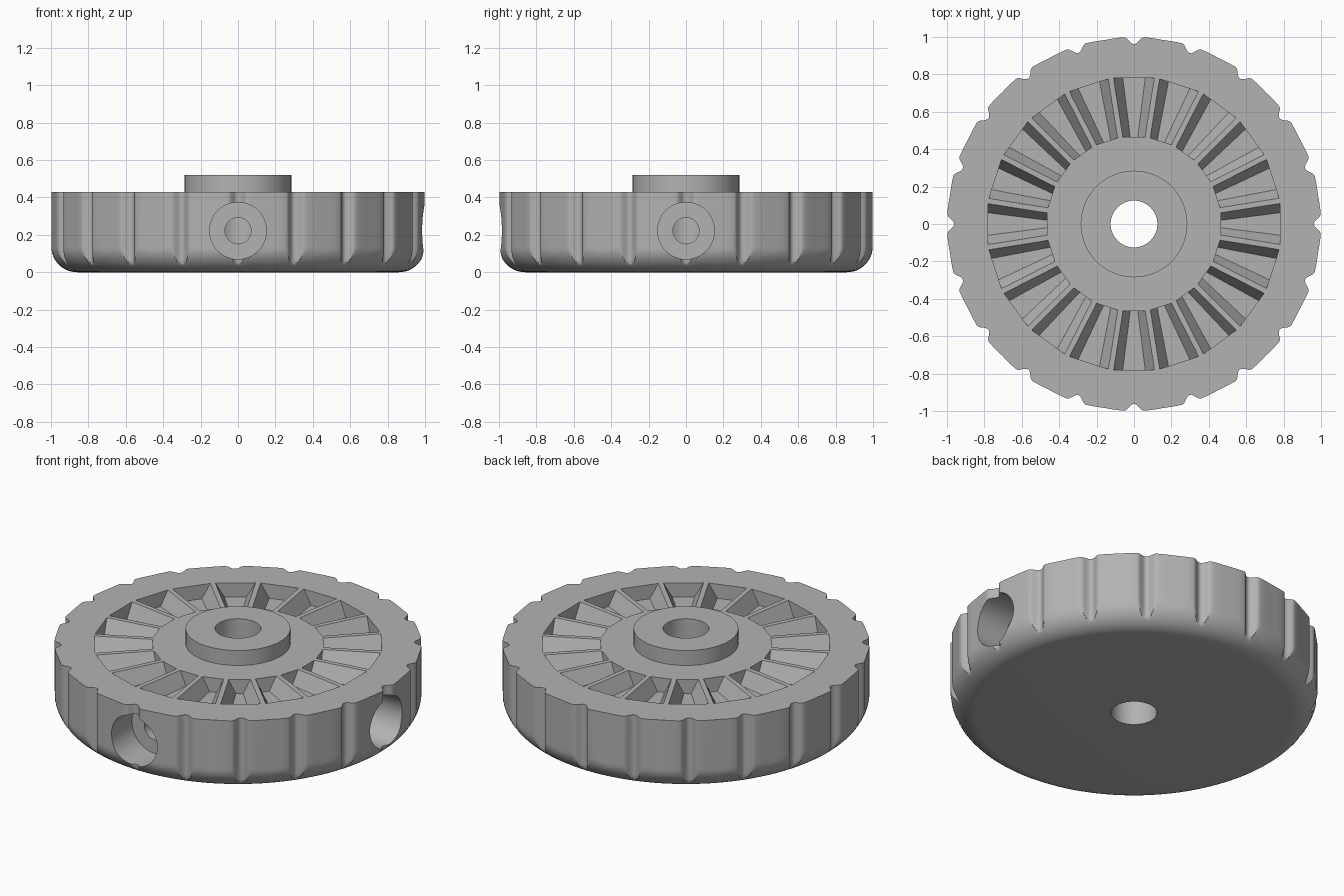
import bpy, bmesh, math
from mathutils import Matrix

if "Cube" in bpy.data.objects:
    bpy.data.objects.remove(bpy.data.objects["Cube"])

TEETH = 20
TOP, FILLET = 0.43, 0.14

grey = bpy.data.materials.new("plain_grey")
grey.diffuse_color = (0.45, 0.45, 0.45, 1)
grey.use_nodes = True
grey.node_tree.nodes["Principled BSDF"].inputs["Base Color"].default_value = grey.diffuse_color


def make_object(name, bm):
    bmesh.ops.recalc_face_normals(bm, faces=bm.faces)
    mesh = bpy.data.meshes.new(name)
    bm.to_mesh(mesh)
    bm.free()
    obj = bpy.data.objects.new(name, mesh)
    bpy.context.collection.objects.link(obj)
    mesh.materials.append(grey)
    return obj


def cylinder(bm, radius, length, matrix, sides=64):
    bmesh.ops.create_cone(bm, cap_ends=True, segments=sides, radius1=radius,
                          radius2=radius, depth=length, matrix=matrix)


def rim_radius(deg):
    # Distance to the nearest finger notch sets the depth of the scoop
    pitch = 360 / TEETH
    d = abs((deg + pitch / 2) % pitch - pitch / 2)
    if d < 1.6:
        return 0.962 + 0.018 * (d / 1.6) ** 2
    if d < 3.2:
        return 1 - 0.02 * ((3.2 - d) / 1.6) ** 2
    return 1.0 - 0.004 * (d - 3.2) / 5.8


# Wheel body: rounded lower edge with notches cut straight down the rim
bm = bmesh.new()
offsets = [0, 0.5, 1, 1.6, 2.1, 2.6, 3.2, 5, 7, 9, 11, 13, 14.8, 15.4, 15.9, 16.4, 17, 17.5]
angles = [18 * k + a for k in range(TEETH) for a in offsets]
levels = []
for i in range(13):
    t = math.radians(90 * i / 12)
    levels.append((1 - FILLET + FILLET * math.sin(t), FILLET * (1 - math.cos(t))))
levels.append((1, TOP))
rings = []
for r, z in levels:
    ring = []
    for a in angles:
        q = min(r, rim_radius(a))
        ring.append(bm.verts.new((q * math.cos(math.radians(a)),
                                  q * math.sin(math.radians(a)), z)))
    rings.append(ring)
n = len(angles)
for low, high in zip(rings, rings[1:]):
    for i in range(n):
        j = (i + 1) % n
        bm.faces.new((low[i], low[j], high[j], high[i]))
bm.faces.new(rings[0])
bm.faces.new(rings[-1])
wheel = make_object("wheel_body", bm)

# Raised hub
bm = bmesh.new()
cylinder(bm, 0.285, 0.32, Matrix.Translation((0, 0, 0.36)), 96)
hub = make_object("hub", bm)

# Ring of tapered grooves that leaves narrow radial teeth
DEPTH = 0.085
bm = bmesh.new()
for k in range(TEETH):
    rot = Matrix.Rotation(math.radians(18 * k), 4, 'Z')
    corners = []
    for x, wide, narrow in ((0.465, 0.060, 0.020), (0.78, 0.109, 0.060)):
        slope = (wide - narrow) / DEPTH
        over = wide + slope * 0.01
        corners.append([bm.verts.new(rot @ Matrix.Translation((x, 0, 0)) @ p) for p in (
            Matrix.Translation((0, -narrow, TOP - DEPTH)).translation,
            Matrix.Translation((0, narrow, TOP - DEPTH)).translation,
            Matrix.Translation((0, over, TOP + 0.01)).translation,
            Matrix.Translation((0, -over, TOP + 0.01)).translation)])
    a, b = corners
    bm.faces.new(a)
    bm.faces.new(b)
    for i in range(4):
        j = (i + 1) % 4
        bm.faces.new((a[i], a[j], b[j], b[i]))
grooves = make_object("groove_cutter", bm)

# Centre bore
bm = bmesh.new()
cylinder(bm, 0.125, 2, Matrix.Identity(4))
bore = make_object("bore_cutter", bm)


# Stepped screw holes on the front and right sides
def radial_cutter(name, radius, start, end):
    bm = bmesh.new()
    for turn in (0, -90):
        m = (Matrix.Rotation(math.radians(turn), 4, 'Z')
             @ Matrix.Translation(((start + end) / 2, 0, 0.222))
             @ Matrix.Rotation(math.radians(90), 4, 'Y'))
        cylinder(bm, radius, end - start, m, 48)
    return make_object(name, bm)


wide_holes = radial_cutter("wide_hole_cutter", 0.152, 0.79, 1.1)
thin_holes = radial_cutter("thin_hole_cutter", 0.07, 0.1, 1.1)

steps = [(hub, 'UNION')] + [(c, 'DIFFERENCE') for c in (grooves, bore, wide_holes, thin_holes)]
for other, kind in steps:
    mod = wheel.modifiers.new(other.name, 'BOOLEAN')
    mod.operation = kind
    mod.solver = 'EXACT'
    mod.object = other
    bpy.context.view_layer.objects.active = wheel
    bpy.ops.object.modifier_apply(modifier=mod.name)
    bpy.data.objects.remove(other)

# Smooth curved walls, keep machined edges crisp
bpy.ops.object.select_all(action='DESELECT')
wheel.select_set(True)
bpy.context.view_layer.objects.active = wheel
bpy.ops.object.shade_smooth_by_angle(angle=math.radians(30))
